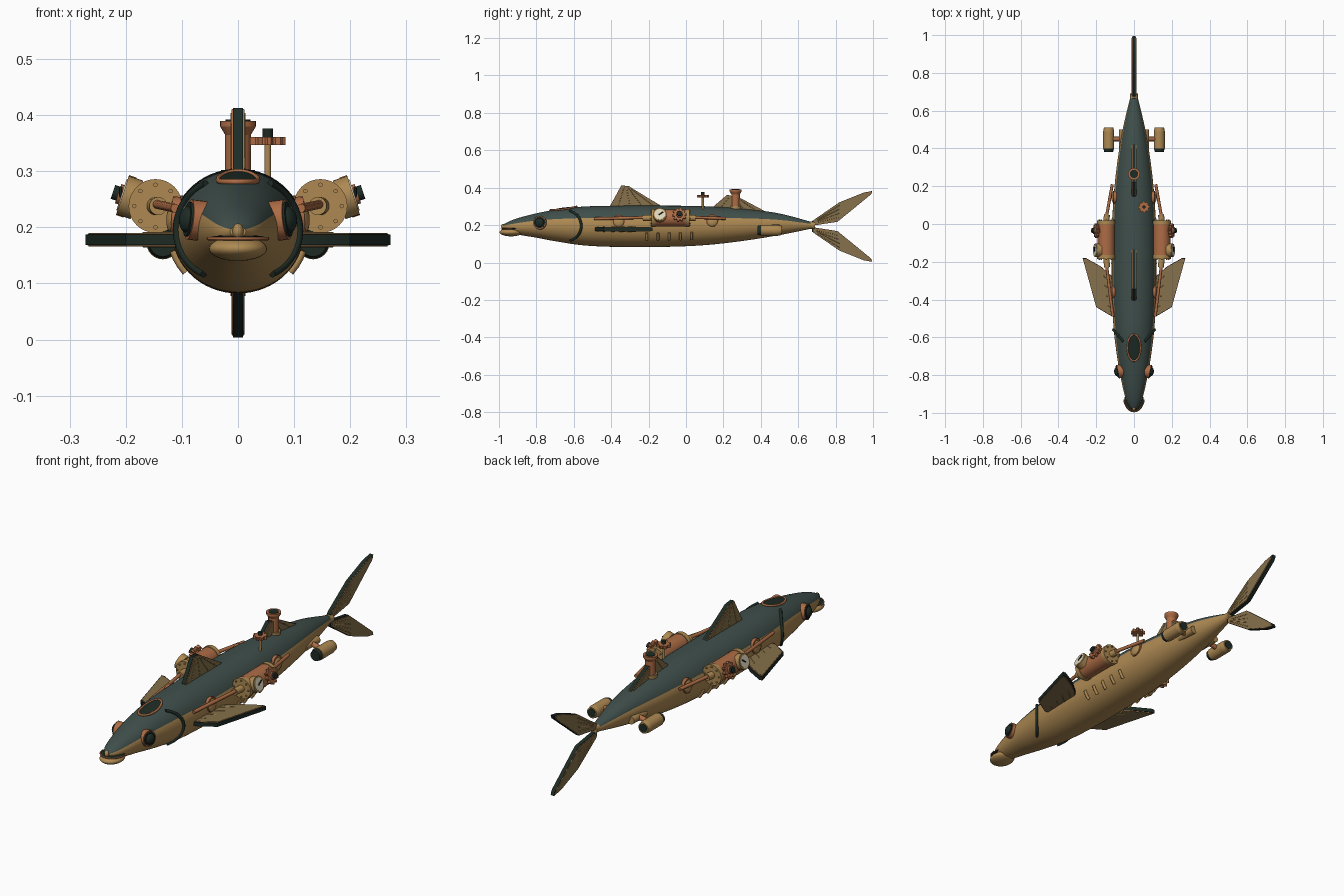
import bpy, bmesh, math
from mathutils import Vector, Matrix

if "Cube" in bpy.data.objects:
    bpy.data.objects.remove(bpy.data.objects["Cube"])


def material(name, rgb):
    m = bpy.data.materials.new(name)
    m.diffuse_color = (*rgb, 1)
    m.use_nodes = True
    m.node_tree.nodes["Principled BSDF"].inputs["Base Color"].default_value = m.diffuse_color
    return m


GREEN = material("hull green", (0.05, 0.078, 0.07))
BRASS = material("brass", (0.42, 0.25, 0.085))
COPPER = material("copper", (0.42, 0.15, 0.06))
DARK = material("dark iron", (0.013, 0.024, 0.018))
BRONZE = material("fin bronze", (0.24, 0.165, 0.07))
CREAM = material("dial cream", (0.75, 0.68, 0.5))


def finish(name, bm, *mats, angle=35):
    bmesh.ops.recalc_face_normals(bm, faces=bm.faces)
    me = bpy.data.meshes.new(name)
    bm.to_mesh(me)
    bm.free()
    for m in mats:
        me.materials.append(m)
    ob = bpy.data.objects.new(name, me)
    bpy.context.collection.objects.link(ob)
    bpy.ops.object.select_all(action='DESELECT')
    ob.select_set(True)
    bpy.context.view_layer.objects.active = ob
    bpy.ops.object.shade_smooth_by_angle(angle=math.radians(angle))
    return ob


def aim(d):
    return Vector(d).to_track_quat('Z', 'Y').to_matrix().to_4x4()


def cyl(name, a, b, r, mat, r2=None, n=24):
    a, b = Vector(a), Vector(b)
    bm = bmesh.new()
    bmesh.ops.create_cone(bm, cap_ends=True, segments=n, radius1=r, radius2=r if r2 is None else r2,
                          depth=(b - a).length, matrix=Matrix.Translation((a + b) / 2) @ aim(b - a))
    return finish(name, bm, mat)


def ball(name, c, radii, mat, d=(0, 0, 1)):
    bm = bmesh.new()
    bmesh.ops.create_uvsphere(bm, u_segments=28, v_segments=16, radius=1,
                              matrix=Matrix.Translation(c) @ aim(d) @ Matrix.Diagonal((*radii, 1)))
    return finish(name, bm, mat, angle=60)


def tube(name, pts, r, mat, cyclic=False):
    cu = bpy.data.curves.new(name, 'CURVE')
    cu.dimensions = '3D'
    cu.bevel_depth, cu.bevel_resolution, cu.use_fill_caps = r, 2, True
    sp = cu.splines.new('POLY')
    sp.points.add(len(pts) - 1)
    for p, q in zip(sp.points, pts):
        p.co = (*q, 1)
    sp.use_cyclic_u = cyclic
    cu.materials.append(mat)
    ob = bpy.data.objects.new(name, cu)
    bpy.context.collection.objects.link(ob)
    bpy.ops.object.select_all(action='DESELECT')
    ob.select_set(True)
    bpy.context.view_layer.objects.active = ob
    bpy.ops.object.convert(target='MESH')


# Hull stations: y, bottom z, top z, half width
ST = [(-.978, .183, .202, .014), (-.95, .165, .218, .034), (-.9, .15, .237, .051), (-.8, .133, .263, .073),
      (-.7, .114, .282, .09), (-.55, .092, .299, .108), (-.35, .083, .304, .117), (-.1, .084, .304, .117),
      (.1, .093, .301, .111), (.3, .115, .288, .092), (.5, .147, .262, .06), (.685, .184, .213, .016)]


def station(y):
    i = max(k for k in range(len(ST) - 1) if ST[k][0] <= y or k == 0)
    p, q = ST[i], ST[i + 1]
    o, r = ST[max(i - 1, 0)], ST[min(i + 2, len(ST) - 1)]
    h = q[0] - p[0]
    t = (y - p[0]) / h
    out = []
    for k in (1, 2, 3):
        m0, m1 = (q[k] - o[k]) / (q[0] - o[0]) * h, (r[k] - p[k]) / (r[0] - p[0]) * h
        out.append((2*t**3 - 3*t*t + 1) * p[k] + (t**3 - 2*t*t + t) * m0
                   + (3*t*t - 2*t**3) * q[k] + (t**3 - t*t) * m1)
    return out


def surf(y, deg, off=0.0, s=1):
    lo, hi, w = station(y)
    a = math.radians(deg)
    return Vector((s * (w + off) * math.cos(a), y, (lo + hi) / 2 + ((hi - lo) / 2 + off) * math.sin(a)))


# Hull: lofted rings, green back over brass belly
bm = bmesh.new()
N, R = 60, 90
rings = [[bm.verts.new(surf(-.978 + 1.663 * j / R, 360 * i / N)) for i in range(N)] for j in range(R + 1)]
for a, b in zip(rings, rings[1:]):
    for i in range(N):
        f = bm.faces.new((a[i], a[(i + 1) % N], b[(i + 1) % N], b[i]))
        f.material_index = 0 if 24 <= 360 * (i + .5) / N <= 156 else 1
for ring in (rings[0], rings[-1]):
    bm.faces.new(ring).material_index = 1
finish("hull", bm, GREEN, BRASS, angle=50)

# Mouth: lower jaw, dark slit, upper lip, snout nub
ball("lower_jaw", (0, -.935, .162), (.052, .062, .022), BRASS)
ball("mouth_slit", (0, -.93, .181), (.051, .058, .006), DARK)
tube("mouth_trim", [(.053 * math.cos(t), -.93 + .058 * math.sin(t), .180)
                    for t in [math.pi + math.pi * k / 20 for k in range(21)]], .003, COPPER)
ball("snout_nub", (0, -.975, .193), (.01, .014, .014), BRASS)

# Head hatch: dark glass and copper rim lying on the back
rim = []
for k in range(36):
    t = 2 * math.pi * k / 36
    y = -.655 + .07 * math.sin(t)
    rim.append(surf(y, 90 - math.degrees(math.asin(.034 * math.cos(t) / station(y)[2])), .003))
tube("hatch_rim", rim, .005, COPPER, True)
bm = bmesh.new()
mid = bm.verts.new(surf(-.655, 90, .006))
vs = [bm.verts.new(p + Vector((0, 0, .001))) for p in rim]
for k in range(36):
    bm.faces.new((vs[k], vs[(k + 1) % 36], mid))
finish("hatch_glass", bm, DARK)


# Fins: dark core, bronze cover plates, thin brass ribs
def fin(name, pts, place, ribs=4):
    c = sum((Vector(p) for p in pts), Vector((0, 0))) / len(pts)

    def slab(nm, scale, h, mat):
        b = bmesh.new()
        lo, hi = [[b.verts.new(place(*(c + (Vector(p) - c) * scale), z)) for p in pts] for z in (-h, h)]
        b.faces.new(lo)
        b.faces.new(hi)
        for i in range(len(pts)):
            j = (i + 1) % len(pts)
            b.faces.new((lo[i], lo[j], hi[j], hi[i]))
        finish(nm, b, mat)
    slab(name + "_core", 1, .009, DARK)
    slab(name + "_edge_trim", .965, .0105, COPPER)
    slab(name + "_cover", .94, .012, BRONZE)
    # first two points are the root, the last ones the outer edge
    r0, r1, e0, e1 = (c + (Vector(p) - c) * .85 for p in (pts[0], pts[1], pts[-1], pts[2]))
    for k in range(ribs):
        t = (k + .5) / ribs
        a, b = r0.lerp(r1, t), e0.lerp(e1, t)
        for h in (-.012, .012):
            tube(name + "_rib", [place(*a, h), place(*b, h)], .0016, BRASS)


upright = lambda u, v, h: Vector((h, u, v))
fin("front_dorsal_fin", [(-.41, .295), (-.12, .295), (-.285, .395), (-.305, .408), (-.345, .413)], upright)
fin("rear_dorsal_fin", [(.13, .285), (.43, .27), (.29, .345), (.22, .362)], upright)
tail = [(.675, .222), (.675, .197), (.81, .218), (.99, .365), (.995, .382), (.95, .374), (.82, .322)]
fin("upper_tail_fin", tail, upright)
fin("lower_tail_fin", [(u, .386 - v) for u, v in tail], upright)
cyl("tail_collar", (0, .665, .2), (0, .69, .199), .02, BRASS)

# Smokestack
cyl("stack", (0, .265, .27), (0, .265, .375), .023, COPPER)
cyl("stack_flare", (0, .265, .365), (0, .265, .38), .023, COPPER, .032)
cyl("stack_cap", (0, .265, .38), (0, .265, .39), .032, COPPER)
cyl("stack_hole", (0, .265, .385), (0, .265, .392), .022, DARK)
cyl("stack_base", (0, .265, .28), (0, .265, .302), .03, BRASS)


# Gear-like disc with square teeth
def gear(name, c, d, r, h, mat, teeth=10):
    b = bmesh.new()
    M = Matrix.Translation(c) @ aim(d)
    n = teeth * 4
    pr = [(r if k % 4 < 2 else r * .78, 2 * math.pi * k / n) for k in range(n)]
    lo, hi = [[b.verts.new(M @ Vector((q * math.cos(t), q * math.sin(t), z))) for q, t in pr] for z in (0, h)]
    b.faces.new(lo)
    b.faces.new(hi)
    for i in range(n):
        b.faces.new((lo[i], lo[(i + 1) % n], hi[(i + 1) % n], hi[i]))
    finish(name, b, mat)


# Deck valve
cyl("valve_post", (.053, .09, .27), (.053, .09, .36), .006, BRASS)
gear("valve_wheel", (.053, .09, .347), (0, 0, 1), .032, .014, COPPER, 8)
cyl("valve_knob", (.053, .09, .36), (.053, .09, .376), .009, DARK)

for s in (-1, 1):
    # Eye
    c = surf(-.78, 12, 0, s)
    d = Vector((s, -.22, .12)).normalized()
    cyl("eye_rim", c - d * .015, c + d * .012, .036, COPPER)
    cyl("eye_ring", c, c + d * .016, .031, DARK)
    ball("eye_lens", c + d * .014, (.024, .024, .016), DARK, d)
    # Gill arc
    tube("gill_arc", [surf(-.56 - .06 * (a / 55) ** 2, a, .002, s) for a in range(-54, 57, 5)], .007, DARK)
    # Pectoral fin
    fin("pectoral_fin", [(.09, -.3), (.09, -.49), (.125, -.485), (.2, -.44), (.272, -.18), (.255, -.18), (.175, -.225)],
        lambda u, v, h, s=s: Vector((s * u, v, .178 + h)))
    # Hull bosses
    for y in (-.36, .14):
        c = surf(y, 14, 0, s)
        cyl("boss_ring", c - Vector((s * .01, 0, 0)), c + Vector((s * .005, 0, .001)), .034, COPPER)
        ball("boss_dome", c, (.031, .031, .014), BRASS, (s, 0, .15))
    # Belly vents
    for k in range(5):
        y = -.21 + .06 * k
        tube("belly_vent", [surf(y, a, .003, s) for a in (-40, -32, -25, -18)], .007, BRASS)
    # Engine drum with flanges, bolts and rods
    P = lambda y, x=.147, z=.238: Vector((s * x, y, z))
    cyl("engine_drum", P(-.165), P(.0), .045, COPPER, n=32)
    cyl("drum_front_flange", P(-.185), P(-.163), .048, BRASS, n=32)
    cyl("drum_rear_flange", P(-.002), P(.018), .048, BRASS, n=32)
    for k in range(8):
        t = math.pi * k / 4
        b = Vector((.038 * math.cos(t), 0, .038 * math.sin(t)))
        cyl("flange_bolt", P(-.19) + b, P(.023) + b, .004, BRASS, n=8)
    cyl("front_piston", P(-.23, .142), P(-.18), .016, BRASS)
    cyl("front_rod", P(-.49, .112, .234), P(-.18, .15, .242), .008, COPPER, n=12)
    cyl("rear_piston", P(.015), P(.05, .143), .016, BRASS)
    cyl("rear_rod", P(.015, .15, .242), P(.21, .115, .236), .008, COPPER, n=12)
    # Pressure gauge and gear on the drum's outer side
    d = Vector((s * math.cos(.32), 0, math.sin(.32)))
    g = P(-.14)
    cyl("gauge_case", g + d * .035, g + d * .062, .036, BRASS, n=32)
    cyl("gauge_dial", g + d * .06, g + d * .064, .029, CREAM, n=32)
    up = Vector((0, .018, .012))
    cyl("gauge_hand", g + d * .065 - up * .3, g + d * .065 + up, .003, DARK, n=8)
    g = P(-.035)
    cyl("gear_axle", g + d * .03, g + d * .07, .018, COPPER)
    gear("drive_gear", g + d * .048, d, .038, .014, COPPER)
    cyl("gear_hub", g + d * .06, g + d * .08, .013, DARK)
    # Rear thruster on a short strut
    T = lambda y, x=.134, z=.172: Vector((s * x, y, z))
    cyl("thruster_body", T(.4), T(.49), .029, BRASS)
    cyl("thruster_tail", T(.49), T(.51), .029, BRASS, .025)
    cyl("thruster_intake", T(.382), T(.401), .024, DARK, .028)
    cyl("thruster_nozzle", T(.505), T(.512), .02, DARK)
    cyl("thruster_strut", T(.45, .05, .19), T(.45), .012, COPPER)
    cyl("strut_fairing", T(.4, .062, .185), T(.5, .062, .185), .018, BRASS)
